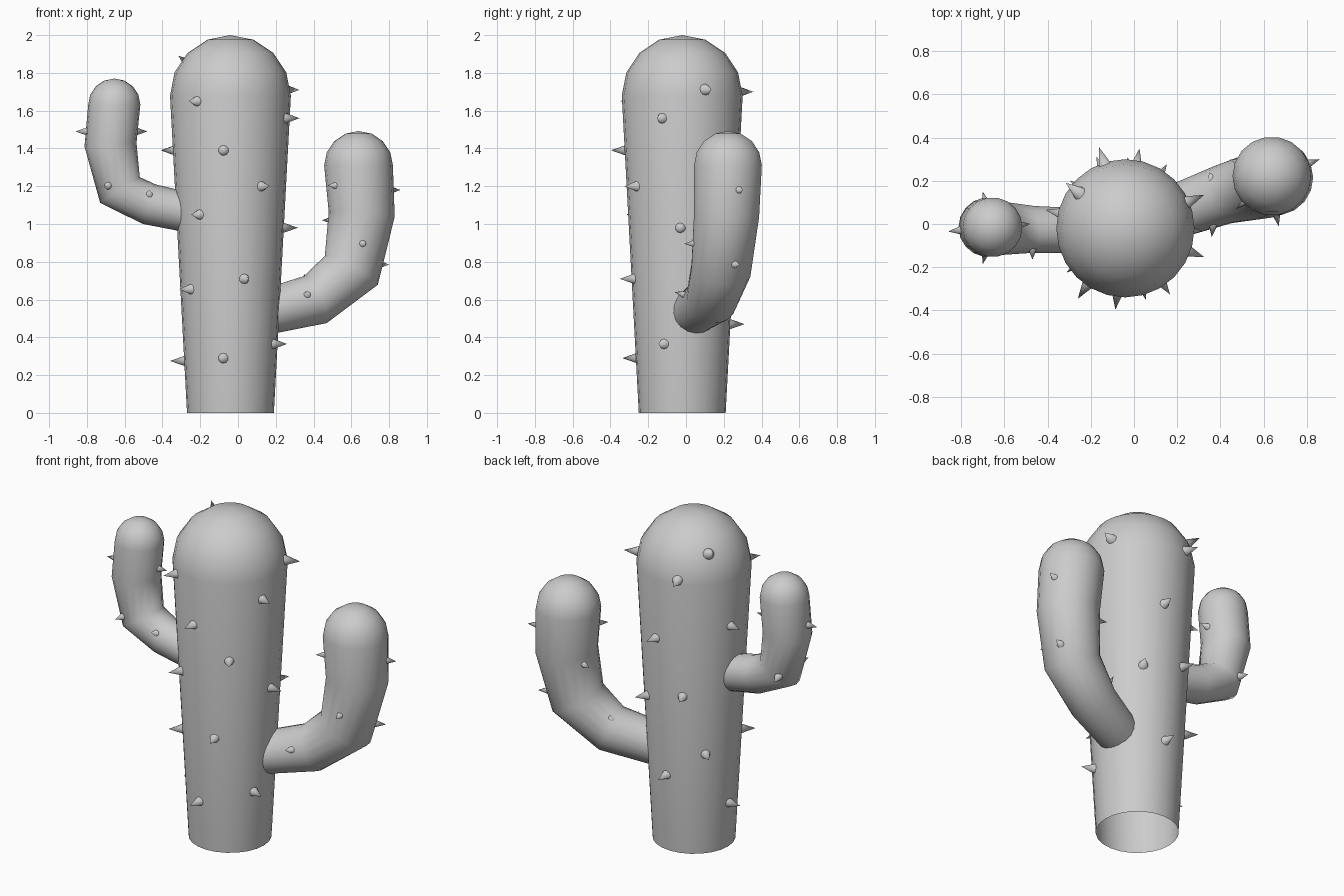
import bpy, bmesh
from math import sin, cos, pi, radians
from mathutils import Vector

if "Cube" in bpy.data.objects:
    bpy.data.objects.remove(bpy.data.objects["Cube"])

CENTRE = Vector((-0.04, -0.02, 0))


def finish(bm, name, angle):
    mesh = bpy.data.meshes.new(name)
    bm.to_mesh(mesh)
    bm.free()
    ob = bpy.data.objects.new(name, mesh)
    bpy.context.collection.objects.link(ob)
    bpy.ops.object.select_all(action='DESELECT')
    ob.select_set(True)
    bpy.context.view_layer.objects.active = ob
    bpy.ops.object.shade_smooth_by_angle(angle=radians(angle))


def stem(name, path, sides):
    """Tube through (x, y, z, radius) points: open base, domed tip."""
    pts = [Vector(p[:3]) for p in path]
    rad = [p[3] for p in path]
    tang = []
    for i in range(len(pts)):
        a, b = pts[max(i - 1, 0)], pts[min(i + 1, len(pts) - 1)]
        tang.append((b - a).normalized())
    tang[-1] = Vector((0, 0, 1))
    tip, r = pts[-1], rad[-1]
    for k in (1, 2, 3):
        a = k * pi / 8
        pts.append(tip + Vector((0, 0, r * sin(a))))
        rad.append(r * cos(a))
        tang.append(Vector((0, 0, 1)))
    bm = bmesh.new()
    rings = []
    for p, t, q in zip(pts, tang, rad):
        u = Vector((0, 1, 0)).cross(t).normalized()
        v = t.cross(u)
        rings.append([bm.verts.new(p + q * (cos(2 * pi * i / sides) * u + sin(2 * pi * i / sides) * v))
                      for i in range(sides)])
    for lo, hi in zip(rings, rings[1:]):
        for i in range(sides):
            j = (i + 1) % sides
            bm.faces.new((lo[i], lo[j], hi[j], hi[i]))
    top = bm.verts.new(tip + Vector((0, 0, r)))
    for i in range(sides):
        bm.faces.new((rings[-1][i], rings[-1][(i + 1) % sides], top))
    finish(bm, name, 60)


def spikes(name, items, radius, length):
    """Cones given by (tip, point on the stem axis they grow from)."""
    bm = bmesh.new()
    for tip, axis in items:
        d = (Vector(tip) - Vector(axis)).normalized()
        mat = d.to_track_quat('Z', 'Y').to_matrix().to_4x4()
        mat.translation = Vector(tip) - d * length / 2
        bmesh.ops.create_cone(bm, cap_ends=True, segments=10, radius1=radius,
                              radius2=0, depth=length, matrix=mat)
    bmesh.ops.remove_doubles(bm, verts=bm.verts, dist=1e-5)
    finish(bm, name, 50)


# trunk and two upturned arms
stem("trunk", [(-0.04, -0.02, 0, 0.23), (-0.04, -0.02, 1.68, 0.32)], 24)
stem("left_arm", [(-0.26, -0.03, 1.06, 0.105), (-0.47, -0.025, 1.105, 0.11),
                  (-0.625, -0.02, 1.18, 0.125), (-0.675, -0.015, 1.42, 0.138),
                  (-0.655, -0.015, 1.632, 0.138)], 18)
stem("right_arm", [(0.13, 0.035, 0.53, 0.12), (0.41, 0.135, 0.60, 0.138),
                   (0.60, 0.185, 0.755, 0.16), (0.655, 0.215, 1.05, 0.175),
                   (0.638, 0.222, 1.31, 0.182)], 18)

# trunk spikes: angle around the trunk, height
trunk = []
for deg, z in [(23, 1.71), (108, 1.70), (236, 1.65), (-20, 1.56), (263, 1.39), (167, 1.39),
               (80, 1.31), (304, 1.20), (235, 1.05), (-2, 0.98), (112, 0.98), (57, 0.91),
               (286, 0.71), (217, 0.655), (139, 0.62), (88, 0.47), (-23, 0.365),
               (261, 0.29), (178, 0.275)]:
    r = 0.23 + 0.09 * z / 1.68 + 0.075
    a = radians(deg)
    axis = CENTRE + Vector((0, 0, z))
    trunk.append((axis + Vector((r * cos(a), r * sin(a), 0)), axis))
trunk.append(((-0.315, 0.19, 1.89), (-0.04, -0.02, 1.68)))
spikes("trunk_spikes", trunk, 0.035, 0.1)

# arm spikes
spikes("left_arm_spikes", [
    ((-0.86, -0.035, 1.49), (-0.675, -0.015, 1.49)),
    ((-0.48, 0.0, 1.49), (-0.67, -0.015, 1.49)),
    ((-0.70, -0.185, 1.205), (-0.66, -0.015, 1.20)),
    ((-0.47, -0.165, 1.18), (-0.47, -0.025, 1.11)),
    ((-0.70, 0.15, 1.18), (-0.66, -0.015, 1.20))], 0.025, 0.07)
spikes("right_arm_spikes", [
    ((0.86, 0.30, 1.18), (0.65, 0.22, 1.18)),
    ((0.475, 0.07, 1.205), (0.65, 0.22, 1.20)),
    ((0.67, -0.01, 0.895), (0.63, 0.19, 0.90)),
    ((0.36, -0.06, 0.64), (0.38, 0.12, 0.59)),
    ((0.445, 0.30, 1.02), (0.65, 0.21, 1.02)),
    ((0.80, 0.285, 0.785), (0.61, 0.19, 0.79)),
    ((0.35, 0.24, 0.735), (0.38, 0.13, 0.60))], 0.025, 0.07)
